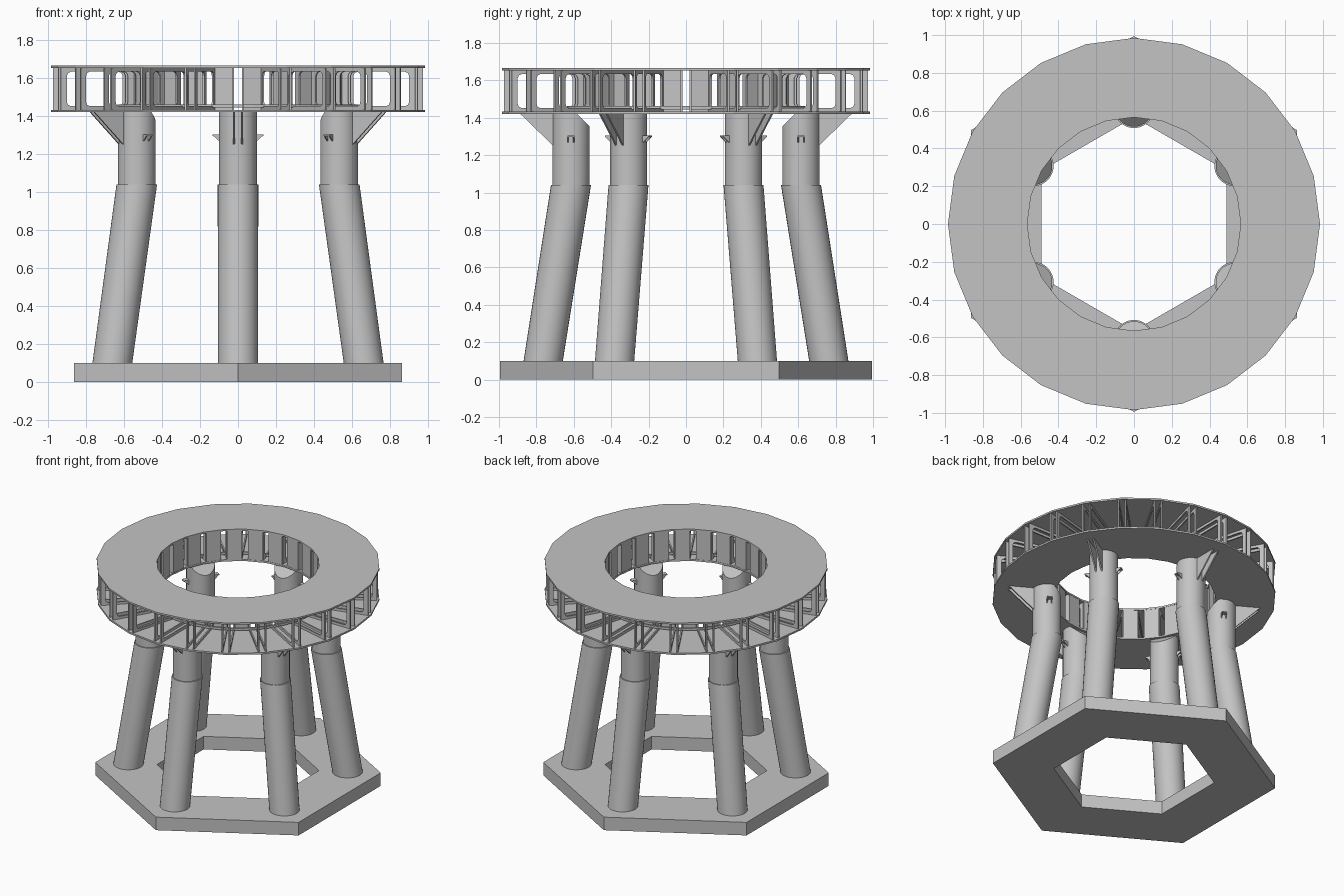
import bpy, bmesh, math
from mathutils import Matrix, Vector

if "Cube" in bpy.data.objects:
    bpy.data.objects.remove(bpy.data.objects["Cube"])

grey = bpy.data.materials.new("plain grey")
grey.diffuse_color = (0.55, 0.55, 0.55, 1)
grey.use_nodes = True
grey.node_tree.nodes["Principled BSDF"].inputs["Base Color"].default_value = grey.diffuse_color


def finish(bm, name, smooth=False):
    bmesh.ops.recalc_face_normals(bm, faces=bm.faces)
    me = bpy.data.meshes.new(name)
    bm.to_mesh(me)
    bm.free()
    me.materials.append(grey)
    ob = bpy.data.objects.new(name, me)
    bpy.context.collection.objects.link(ob)
    if smooth:
        bpy.ops.object.select_all(action='DESELECT')
        ob.select_set(True)
        bpy.context.view_layer.objects.active = ob
        bpy.ops.object.shade_smooth_by_angle(angle=math.radians(30))
    return ob


def annulus(name, n, ro, ri, z0, z1, phase=0.0):
    bm = bmesh.new()
    rings = []
    for i in range(n):
        a = phase + 2 * math.pi * i / n
        c, s = math.cos(a), math.sin(a)
        rings.append([bm.verts.new((r * c, r * s, z))
                      for r, z in ((ro, z0), (ro, z1), (ri, z1), (ri, z0))])
    for i in range(n):
        p, q = rings[i], rings[(i + 1) % n]
        for j in range(4):
            k = (j + 1) % 4
            bm.faces.new((p[j], q[j], q[k], p[k]))
    return finish(bm, name)


def prism(bm, pts, axis_vec, M):
    """Extrude a closed outline of 3D points along axis_vec."""
    a = [bm.verts.new(M @ Vector(p)) for p in pts]
    b = [bm.verts.new(M @ (Vector(p) + Vector(axis_vec))) for p in pts]
    bm.faces.new(a)
    bm.faces.new(b[::-1])
    for i in range(len(a)):
        j = (i + 1) % len(a)
        bm.faces.new((a[i], a[j], b[j], b[i]))


def box(bm, lo, hi, M):
    pts = [(lo[0], lo[1], lo[2]), (hi[0], lo[1], lo[2]),
           (hi[0], hi[1], lo[2]), (lo[0], hi[1], lo[2])]
    prism(bm, pts, (0, 0, hi[2] - lo[2]), M)


def tube(bm, stations, n=32):
    """Closed tube through (radial position, z, radius) stations."""
    rows = [[bm.verts.new((x + r * math.cos(2 * math.pi * i / n),
                           r * math.sin(2 * math.pi * i / n), z))
             for i in range(n)] for x, z, r in stations]
    for p, q in zip(rows, rows[1:]):
        for i in range(n):
            j = (i + 1) % n
            bm.faces.new((p[i], p[j], q[j], q[i]))
    bm.faces.new(rows[0])
    bm.faces.new(rows[-1])


# Hexagonal base frame
annulus("base_frame", 6, 0.995, 0.565, 0.0, 0.10, math.pi / 2)

# Ring deck: upper and lower plates, and inner hoop
annulus("ring_top_plate", 24, 0.985, 0.565, 1.652, 1.665)
annulus("ring_bottom_plate", 24, 0.985, 0.565, 1.42, 1.433)
annulus("inner_hoop", 48, 0.635, 0.62, 1.445, 1.462)

# Six bent legs with brackets
for k in range(6):
    M = Matrix.Rotation(math.radians(30 + 60 * k), 4, 'Z')
    bm = bmesh.new()
    tube(bm, [(0.765, 0.09, 0.105), (0.615, 1.04, 0.107),
              (0.615, 1.04, 0.1), (0.615, 1.425, 0.1)])
    # slanted cut on the inner side of the leg top
    cut = bmesh.ops.bisect_plane(bm, geom=bm.verts[:] + bm.edges[:] + bm.faces[:],
                                 plane_co=(0.515, 0, 1.355), plane_no=(-1, 0, 1),
                                 clear_outer=True)
    bmesh.ops.holes_fill(bm, edges=[e for e in cut['geom_cut']
                                    if isinstance(e, bmesh.types.BMEdge)])
    bm.transform(M)
    finish(bm, "leg_%d" % (k + 1), True)

    bm = bmesh.new()
    # twin triangular gussets under the ring
    for y in (-0.026, 0.016):
        prism(bm, [(0.70, y, 1.42), (0.885, y, 1.42), (0.71, y, 1.25)],
              (0, 0.01, 0), M)
    # small lugs on both flanks
    for s in (-1, 1):
        box(bm, (0.597, min(s * .09, s * .135), 1.296),
            (0.633, max(s * .09, s * .135), 1.304), M)
        for x in (0.597, 0.627):
            prism(bm, [(x, s * .09, 1.30), (x, s * .135, 1.30), (x, s * .09, 1.26)],
                  (0.006, 0, 0), M)
    finish(bm, "leg_brackets_%d" % (k + 1))

# Radial rib frames in pairs, each with a chamfered window
bm = bmesh.new()
r0, r1, z0, z1 = 0.575, 0.972, 1.43, 1.655
w, h, c = 0.032, 0.022, 0.022
outer, inner = [], []
for (x, z, sx, sz, xfirst) in ((r0, z0, 1, 1, False), (r1, z0, -1, 1, True),
                               (r1, z1, -1, -1, False), (r0, z1, 1, -1, True)):
    ix, iz = x + sx * w, z + sz * h
    a = ((x, iz + sz * c), (ix, iz + sz * c))
    b = ((ix + sx * c, z), (ix + sx * c, iz))
    m = ((x, z), (ix + sx * c * .3, iz + sz * c * .3))
    for o, i in ((b, m, a) if xfirst else (a, m, b)):
        outer.append(o)
        inner.append(i)
for k in range(24):
    M = Matrix.Rotation(math.radians(15 * k), 4, 'Z')
    for y in (-0.03, 0.02):
        rows = [[bm.verts.new(M @ Vector((p[0], yy, p[1]))) for p in loop]
                for loop, yy in ((outer, y), (inner, y), (inner, y + .01), (outer, y + .01))]
        n = len(outer)
        for r in range(4):
            p, q = rows[r], rows[(r + 1) % 4]
            for i in range(n):
                j = (i + 1) % n
                bm.faces.new((p[i], p[j], q[j], q[i]))
finish(bm, "rib_frames")

# Inner wall panels between the rib pairs
bm = bmesh.new()
for k in range(24):
    M = Matrix.Rotation(math.radians(15 * k + 7.5), 4, 'Z')
    box(bm, (0.562, -0.052, 1.433), (0.574, 0.052, 1.652), M)
finish(bm, "inner_wall_panels")
